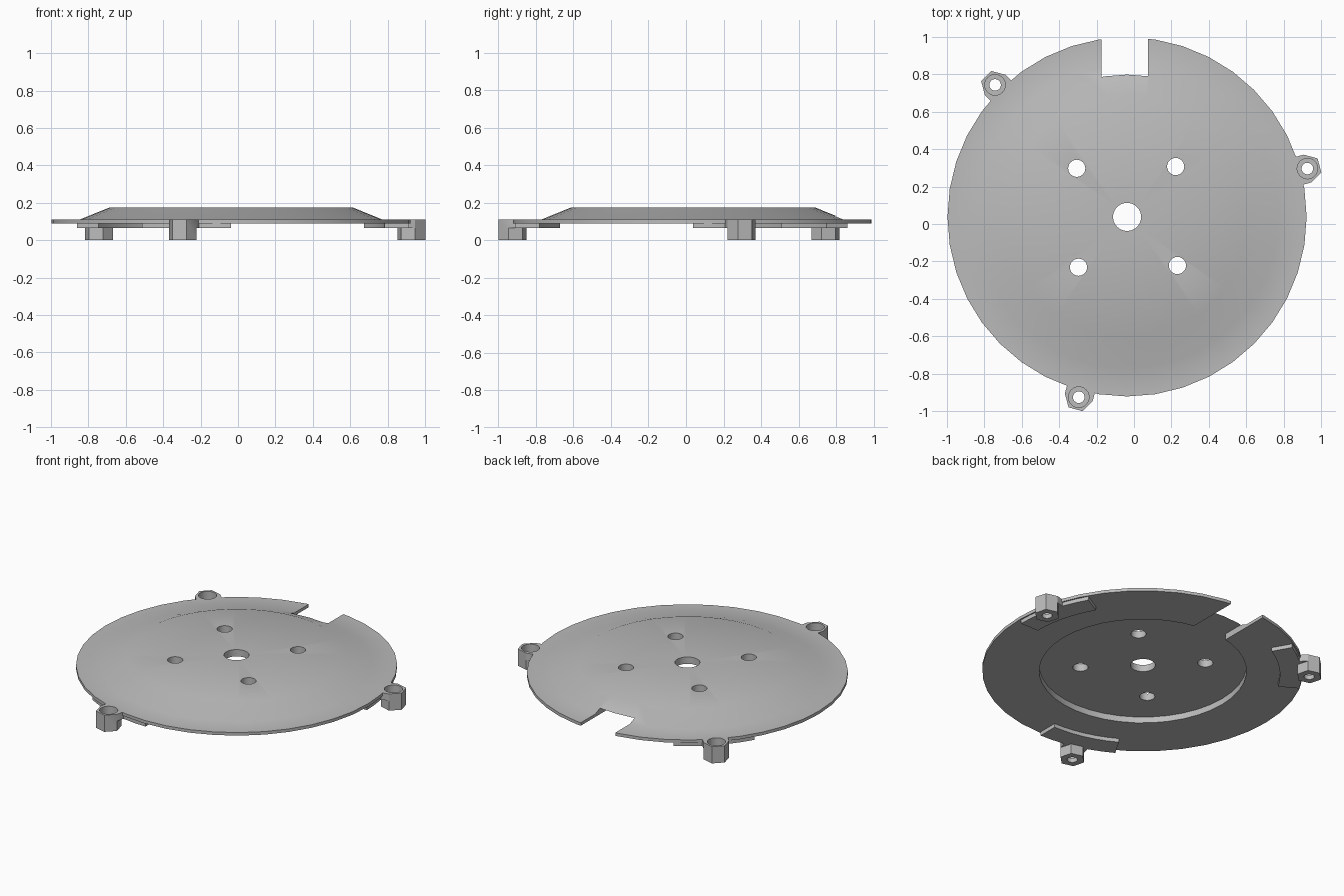
import bpy, bmesh, math
from mathutils import Matrix, Vector

if "Cube" in bpy.data.objects:
    bpy.data.objects.remove(bpy.data.objects["Cube"], do_unlink=True)

CENTRE = Vector((-0.037, 0.038, 0))

grey = bpy.data.materials.new("plain grey")
grey.use_nodes = True
COLOUR = (0.5, 0.5, 0.5, 1)
grey.diffuse_color = COLOUR
grey.node_tree.nodes["Principled BSDF"].inputs["Base Color"].default_value = COLOUR


def finish(bm, name):
    bmesh.ops.recalc_face_normals(bm, faces=bm.faces)
    mesh = bpy.data.meshes.new(name)
    bm.to_mesh(mesh)
    bm.free()
    mesh.materials.append(grey)
    ob = bpy.data.objects.new(name, mesh)
    bpy.context.collection.objects.link(ob)
    return ob


def prism(name, outline, z0, z1):
    """Extrude a flat outline from z0 up to z1."""
    bm = bmesh.new()
    face = bm.faces.new([bm.verts.new((x, y, z0)) for x, y in outline])
    top = bmesh.ops.extrude_face_region(bm, geom=[face])["geom"]
    bmesh.ops.translate(bm, vec=(0, 0, z1 - z0),
                        verts=[v for v in top if isinstance(v, bmesh.types.BMVert)])
    return finish(bm, name)


def arc(x, y, r, a0, a1, n):
    return [(x + r * math.cos(math.radians(a0 + (a1 - a0) * i / n)),
             y + r * math.sin(math.radians(a0 + (a1 - a0) * i / n))) for i in range(n + 1)]


def round_prism(name, x, y, r, z0, z1, n=24, start=0):
    return prism(name, arc(x, y, r, start, start + 360, n)[:-1], z0, z1)


def lathe(name, profile, n):
    """Revolve a closed profile about the vertical axis."""
    bm = bmesh.new()
    rings = [[bm.verts.new(Matrix.Rotation(math.tau * i / n, 3, 'Z') @ Vector((r, 0, z)))
              for r, z in profile] for i in range(n)]
    k = len(profile)
    for i in range(n):
        a, b = rings[i], rings[(i + 1) % n]
        for j in range(k):
            m = (j + 1) % k
            bm.faces.new((a[j], b[j], b[m], a[m]))
    return finish(bm, name)


def boolean(ob, other, operation='DIFFERENCE', keep=False):
    mod = ob.modifiers.new("bool", 'BOOLEAN')
    mod.operation, mod.solver, mod.object = operation, 'EXACT', other
    bpy.context.view_layer.objects.active = ob
    bpy.ops.object.modifier_apply(modifier=mod.name)
    if not keep:
        bpy.data.objects.remove(other, do_unlink=True)


# Dished disc with a raised middle, a shallow pocket underneath and a centre hole
disc = lathe("disc", [(0.075, 0.13), (0.62, 0.13), (0.62, 0.09), (0.96, 0.09),
                      (0.96, 0.11), (0.81, 0.11), (0.65, 0.175), (0.075, 0.175)], 40)

# Four bolt holes
for i in range(4):
    a = math.radians(46 + 90 * i)
    boolean(disc, round_prism("hole_cutter", 0.374 * math.cos(a), 0.374 * math.sin(a),
                              0.046, 0, 0.3))

# Rim slot, running under the slope into the pocket
boolean(disc, prism("slot_cutter", [(-0.138, 0.58), (0.112, 0.58),
                                    (0.112, 1.1), (-0.138, 1.1)], 0, 0.13))

# Three screw lugs with counterbored holes, each on a curved pad under the rim
parts = [disc]
for side, angle in (("left", 15), ("right", 135), ("front", 255)):
    lug = round_prism(side + "_lug", 0.998, 0, 0.077, 0, 0.11, 6, 30)
    arm = prism("arm", [(0.94, -0.077), (0.998, -0.077),
                        (0.998, 0.077), (0.94, 0.077)], 0.065, 0.11)
    boolean(lug, arm, 'UNION')
    pad = prism(side + "_pad", arc(0, 0, 0.95, -15, 15, 6) + arc(0, 0, 0.82, 15, -15, 6),
                0.065, 0.095)
    bore = round_prism("bore_cutter", 0.998, 0, 0.055, 0.03, 0.3)
    boolean(lug, round_prism("screw_cutter", 0.998, 0, 0.031, -0.1, 0.3))
    boolean(lug, bore, keep=True)
    boolean(pad, bore, keep=True)
    turn = Matrix.Rotation(math.radians(angle), 4, 'Z')
    for ob in (lug, pad, bore):
        ob.data.transform(turn)
    boolean(disc, bore)
    parts += [lug, pad]

# Centre everything and smooth the gentle slopes only
bpy.ops.object.select_all(action='DESELECT')
for ob in parts:
    ob.data.transform(Matrix.Translation(CENTRE))
    ob.select_set(True)
bpy.context.view_layer.objects.active = disc
bpy.ops.object.shade_smooth_by_angle(angle=math.radians(30))
